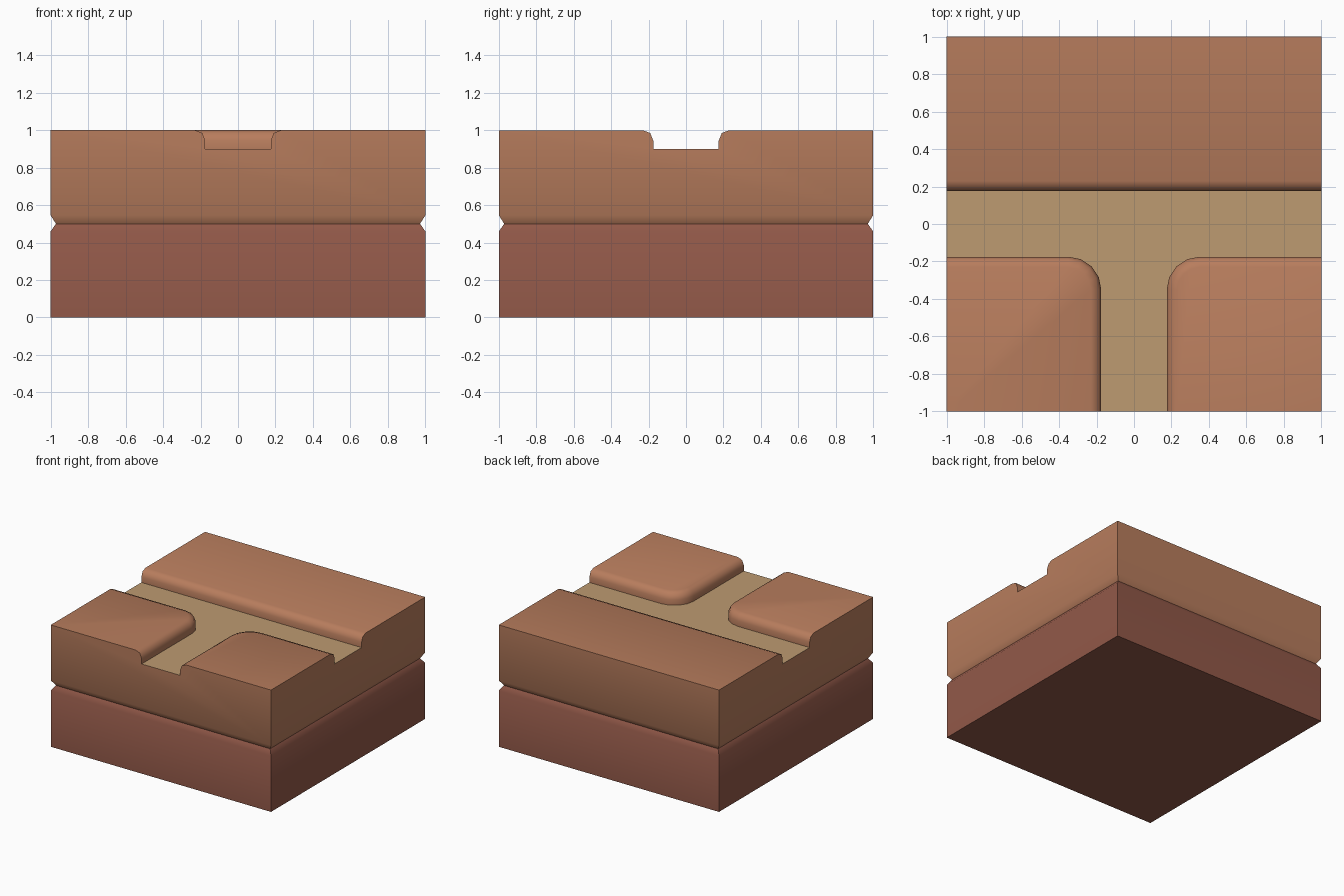
import bpy, bmesh, math

if "Cube" in bpy.data.objects:
    bpy.data.objects.remove(bpy.data.objects["Cube"])

S = 0.175          # half width of the path
FLOOR = 0.9
# bank edge profile: (setback from path edge, height)
LIP = [(0, FLOOR), (0, 0.945), (0.016, 0.985), (0.055, 1.0)]


def material(name, rgb):
    m = bpy.data.materials.new(name)
    m.diffuse_color = (*rgb, 1)
    m.use_nodes = True
    m.node_tree.nodes["Principled BSDF"].inputs["Base Color"].default_value = m.diffuse_color
    return m


def loft(bm, rings, top=False, bottom=False):
    loops = [[bm.verts.new(p) for p in r] for r in rings]
    for a, b in zip(loops, loops[1:]):
        for i in range(len(a)):
            j = (i + 1) % len(a)
            bm.faces.new((a[i], a[j], b[j], b[i]))
    if top:
        bm.faces.new(loops[-1])
    if bottom:
        bm.faces.new(loops[0][::-1])


def finish(bm, name, mat):
    bmesh.ops.remove_doubles(bm, verts=bm.verts, dist=1e-4)
    bmesh.ops.dissolve_limit(bm, angle_limit=0.01, verts=bm.verts, edges=bm.edges)
    me = bpy.data.meshes.new(name)
    bm.to_mesh(me)
    bm.free()
    ob = bpy.data.objects.new(name, me)
    bpy.context.collection.objects.link(ob)
    me.materials.append(mat)
    bpy.ops.object.select_all(action='DESELECT')
    ob.select_set(True)
    bpy.context.view_layer.objects.active = ob
    bpy.ops.object.shade_smooth_by_angle(angle=math.radians(60))


def ring(outline, z, k=1.0):
    return [(x * k, y * k, z) for x, y in outline]


def pad(s, side):
    # front bank outline with a rounded inner corner; side = 1 right, -1 left
    c = 0.35
    arc = [(c + (c - s) * math.cos(a), -c + (c - s) * math.sin(a))
           for a in (math.pi - i * math.pi / 8 for i in range(5))]
    pts = [(s, -1)] + arc + [(1, -s), (1, -1)]
    pts = [(x * side, y) for x, y in pts]
    return pts[::-1] if side > 0 else pts


def back(s):
    return [(-1, s), (1, s), (1, 1), (-1, 1)]


earth = material("earth", (0.48, 0.205, 0.11))
deep = material("deep_earth", (0.285, 0.098, 0.065))
sand = material("path_sand", (0.51, 0.325, 0.165))

# lower block with chamfered top rim
square = [(-1, -1), (1, -1), (1, 1), (-1, 1)]
bm = bmesh.new()
loft(bm, [ring(square, 0), ring(square, 0.46), ring(square, 0.5, 0.972)], bottom=True)
finish(bm, "lower_block", deep)

# upper block: outer walls, then three raised banks
edge = [(-1, -1), (-S, -1), (S, -1), (1, -1), (1, -S), (1, S),
        (1, 1), (-1, 1), (-1, S), (-1, -S)]
bm = bmesh.new()
loft(bm, [ring(edge, 0.5, 0.972), ring(edge, 0.545), ring(edge, FLOOR)])
for shape in (back, lambda s: pad(s, 1), lambda s: pad(s, -1)):
    loft(bm, [ring(shape(S + d), z) for d, z in LIP], top=True)
# the wall strip of each bank continues the outer wall
finish(bm, "upper_block", earth)

# T shaped path floor
right = pad(S, 1)[::-1][:-1]
left = pad(S, -1)[:-1]
outline = right + [(1, S), (-1, S)] + left[::-1]
bm = bmesh.new()
bm.faces.new([bm.verts.new(p) for p in ring(outline, FLOOR)])
bmesh.ops.triangulate(bm, faces=bm.faces)
finish(bm, "path_floor", sand)
